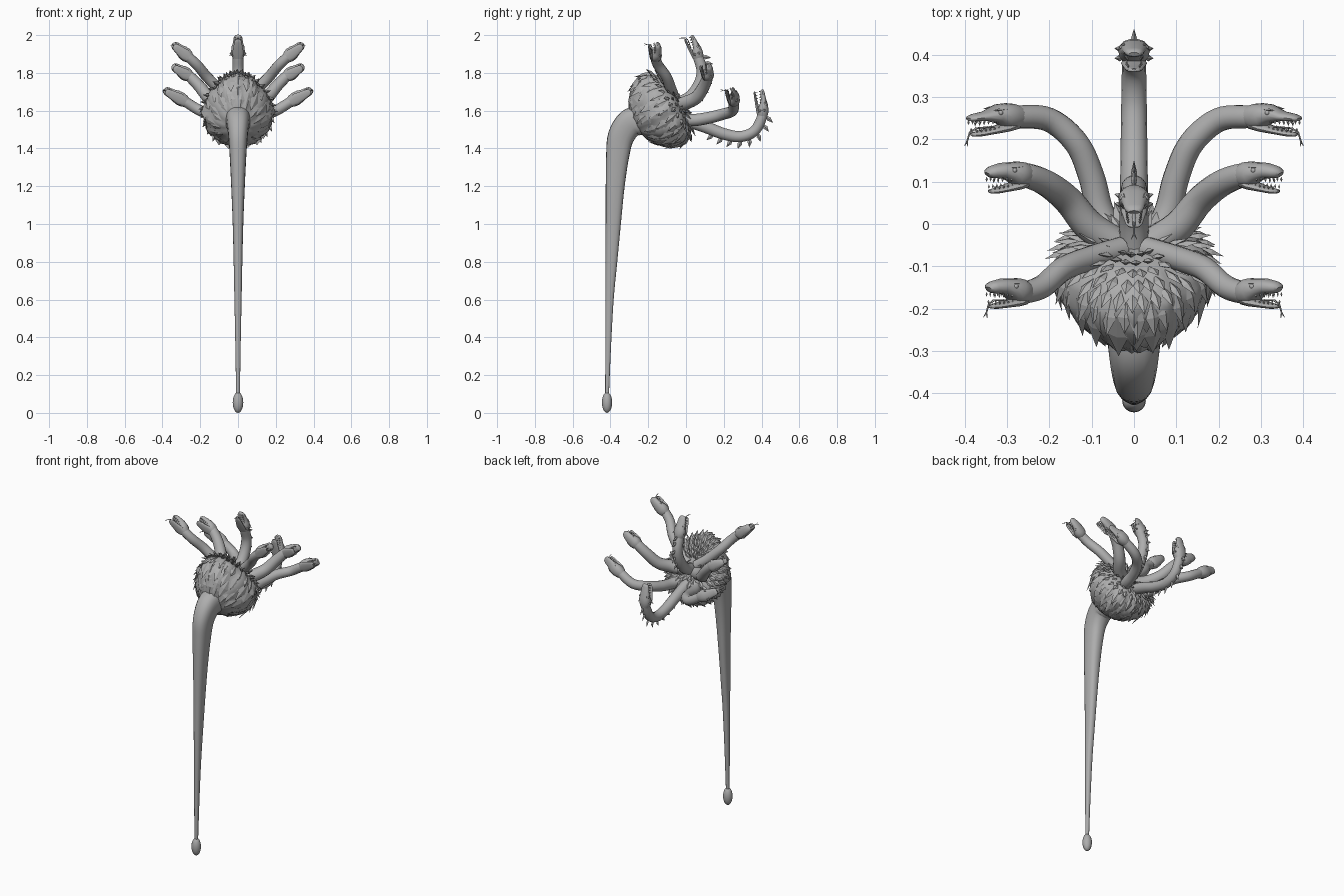
import bpy, bmesh, math, random
from mathutils import Vector as V

if "Cube" in bpy.data.objects:
    bpy.data.objects.remove(bpy.data.objects["Cube"])

random.seed(4)
mat = bpy.data.materials.new("stone_grey")
mat.diffuse_color = (0.42, 0.42, 0.42, 1)
mat.use_nodes = True
mat.node_tree.nodes["Principled BSDF"].inputs["Base Color"].default_value = mat.diffuse_color
X = V((1, 0, 0))


def finish(name, bm, smooth=True):
    bmesh.ops.recalc_face_normals(bm, faces=bm.faces)
    me = bpy.data.meshes.new(name)
    bm.to_mesh(me)
    bm.free()
    me.materials.append(mat)
    ob = bpy.data.objects.new(name, me)
    bpy.context.collection.objects.link(ob)
    if smooth:
        bpy.ops.object.select_all(action='DESELECT')
        ob.select_set(True)
        bpy.context.view_layer.objects.active = ob
        bpy.ops.object.shade_smooth_by_angle(angle=math.radians(40))
    return ob


def tangents(pts):
    n = len(pts)
    return [(pts[min(i + 1, n - 1)] - pts[max(i - 1, 0)]).normalized() for i in range(n)]


def spline(pts, steps=5):
    """Smooth path through control points."""
    out, n = [], len(pts)
    for i in range(n - 1):
        a, b, c, d = pts[max(i - 1, 0)], pts[i], pts[i + 1], pts[min(i + 2, n - 1)]
        for k in range(steps):
            t = k / steps
            out.append(0.5 * (2 * b + (c - a) * t + (2 * a - 5 * b + 4 * c - d) * t * t
                              + (3 * b - a - 3 * c + d) * t ** 3))
    return out + [pts[-1].copy()]


def loft(bm, pts, radii, side, n=14, power=1.0):
    """Elliptical rings (half width, half height) joined along a path."""
    rings, s = [], side.normalized()
    box = lambda c: math.copysign(abs(c) ** power, c)
    for p, t, (a, b) in zip(pts, tangents(pts), radii):
        v = t.cross(s).normalized()
        s = v.cross(t).normalized()
        rings.append([bm.verts.new(p + s * a * box(math.cos(q)) + v * b * box(math.sin(q)))
                      for q in (2 * math.pi * k / n for k in range(n))])
    for r0, r1 in zip(rings, rings[1:]):
        for k in range(n):
            bm.faces.new((r0[k], r0[(k + 1) % n], r1[(k + 1) % n], r1[k]))
    bm.faces.new(rings[0])
    bm.faces.new(rings[-1])


def petal(bm, p, d, nrm, length, w, h):
    """Pointed leaf with a raised ridge."""
    d = d.normalized()
    s = d.cross(nrm).normalized()
    up = s.cross(d)
    m = p + d * length * 0.4
    back, tip = bm.verts.new(p - d * length * 0.15), bm.verts.new(p + d * length)
    ring = [bm.verts.new(m + o) for o in (s * w, up * h, -s * w, -up * h)]
    for k in range(4):
        bm.faces.new((ring[k], ring[(k + 1) % 4], tip))
        bm.faces.new((ring[(k + 1) % 4], ring[k], back))


def ball(bm, c, r):
    geo = bmesh.ops.create_uvsphere(bm, u_segments=16, v_segments=10, radius=1)["verts"]
    for v in geo:
        v.co = V((v.co.x * r[0], v.co.y * r[1], v.co.z * r[2])) + c


# Tapering handle that hooks into the bulb
hook = [(-.418, .09, .010, .010), (-.412, .35, .014, .015), (-.405, .6, .019, .022),
        (-.395, .8, .023, .031), (-.385, 1.0, .028, .040), (-.375, 1.2, .036, .050),
        (-.362, 1.36, .044, .061), (-.345, 1.46, .051, .070), (-.300, 1.53, .060, .076),
        (-.240, 1.553, .067, .080), (-.170, 1.58, .070, .085)]
pts = spline([V((0, y, z)) for y, z, a, b in hook])
rad = [(v.x, v.y) for v in spline([V((a, b, 0)) for y, z, a, b in hook])]
bm = bmesh.new()
loft(bm, pts, rad, X, 20, .8)
finish("handle", bm)

# Rounded end of the handle
bm = bmesh.new()
ball(bm, V((0, -.418, .055)), (.028, .027, .055))
finish("handle_tip", bm)

# Tilted bulb, a ridged surface of revolution, narrower towards the top
C, N, B = V((0, -.12, 1.6)), V((0, .85, .53)).normalized(), V((0, .53, -.85)).normalized()
profile = [V((u, r, 0)) for u, r in ((.085, .01), (.092, .07), (.086, .13), (.05, .184), (0, .203),
                                     (-.06, .188), (-.11, .145), (-.15, .092), (-.165, .04))]
curve = spline(profile, 4)


def on_bulb(p, q, k=1.0):
    c, s = math.cos(q), math.sin(q)
    high = max(0, -s)
    return C + N * p.x + (X * c * (.93 - .2 * high) + B * s * (1 + .07 * high)) * p.y * k


bm = bmesh.new()
SEG = 48
rows = [[bm.verts.new(on_bulb(p, 2 * math.pi * k / SEG,
                              1 + .04 * math.cos(12 * 2 * math.pi * k / SEG) + random.uniform(-.015, .015)))
         for k in range(SEG)] for p in curve]
for r0, r1 in zip(rows, rows[1:]):
    for k in range(SEG):
        bm.faces.new((r0[k], r0[(k + 1) % SEG], r1[(k + 1) % SEG], r1[k]))
bm.faces.new(rows[0])
bm.faces.new(rows[-1])
finish("bulb", bm)

# Leafy mane: dense rows around the necks, long flat leaves draped over the bulb
bm = bmesh.new()
for i, count, length, w, lift in ((3, 16, .055, .013, .6), (5, 20, .06, .014, .55), (7, 24, .06, .014, .5),
                                  (9, 28, .06, .014, .45), (11, 32, .06, .014, .35), (13, 28, .08, .019, .15),
                                  (16, 20, .11, .026, .05), (20, 16, .10, .026, .04), (23, 14, .08, .022, .06)):
    for k in range(count):
        q = 2 * math.pi * (k + (i % 4) * .25 + random.uniform(-.15, .15)) / count
        p = on_bulb(curve[i], q)
        ahead = curve[min(i + (1 if i < 12 else 4), len(curve) - 1)]
        d = (on_bulb(ahead, q) - p).normalized()
        out = d.cross(on_bulb(curve[i], q + .05) - p).normalized()
        if out.dot(p - C) < 0:
            out = -out
        petal(bm, p, d + out * lift, out, length * random.uniform(.8, 1.1), w, .007)
finish("mane", bm, False)


def serpent(label, path, tip, up, r0, teeth, tongue, crest, blunt=1.0, sx=1):
    flip = lambda c: V((c[0] * sx, c[1], c[2]))
    ctrl = [flip(c) for c in path]
    base, tip, up = ctrl[-1], flip(tip), flip(up)
    L = (tip - base).length
    f = (tip - base) / L
    side = f.cross(up).normalized()
    up = side.cross(f)
    at = lambda x, y, z: base + f * x * L + side * y + up * z

    # Neck
    pts = spline(ctrl + [at(.25, 0, 0)], 6)
    n = len(pts) - 1
    bm = bmesh.new()
    loft(bm, pts, [(r0 + (.026 - r0) * i / n,) * 2 for i in range(n + 1)], V((.3, .5, .8)) if path[0][0] else X)
    finish(label + "_neck", bm)

    # Skull and open lower jaw: station, half width, top, bottom
    bm = bmesh.new()
    for shape in (((-.08, .024, .023, -.023), (.08, .033, .032, -.029), (.25, .037, .036, -.024),
                   (.42, .034, .035, -.010), (.65, .027, .027 * blunt, -.001), (.88, .023, .023 * blunt, .001),
                   (.97, .018, .019 * blunt, .002), (1, .012, .014 * blunt, .003)),
                  ((.05, .024, -.005, -.029), (.28, .031, -.012, -.032), (.55, .025, -.019, -.034),
                   (.8, .020, -.024, -.036), (.92, .015, -.025, -.035), (.96, .006, -.027, -.033))):
        loft(bm, [at(x, 0, (t + b) / 2) for x, w, t, b in shape],
             [(w, (t - b) / 2) for x, w, t, b in shape], side, 14, .9)
    finish(label + "_head", bm)

    # Eyes and brows
    bm = bmesh.new()
    for s in (-1, 1):
        ball(bm, at(.46, s * .028, .018), (.006, .006, .006))
        petal(bm, at(.56, s * .023, .025), -f + side * s * .15, up, .035, .006, .004)
    finish(label + "_eyes", bm)

    # Teeth in both jaws
    bm = bmesh.new()
    for s in (-1, 1):
        for k in range(teeth):
            x = .5 + .44 * k / (teeth - 1)
            w = .025 - .012 * (x - .5)
            petal(bm, at(x, s * w * .8, .002), -up, f, .011, .003, .003)
            petal(bm, at(x - .04, s * w * .7, -.024), up, f, .009, .003, .003)
    finish(label + "_teeth", bm, False)

    # Forked tongue drooping over the jaw
    if tongue:
        bm = bmesh.new()
        fork = at(1.05, 0, -.044)
        loft(bm, [at(.5, 0, -.017), at(.85, 0, -.016), at(.99, 0, -.024), fork],
             [(.005, .002), (.004, .002), (.003, .002), (.002, .002)], side, 6)
        for s in (-1, 1):
            loft(bm, [fork, at(1.08, s * .007, -.056)], [(.002, .002), (.0006, .0006)], side, 6)
        finish(label + "_tongue", bm)

    # Spines along the back of the neck and a frill behind the cheeks
    if crest:
        bm = bmesh.new()
        for i, (p, t) in enumerate(zip(pts, tangents(pts))):
            if 7 < i < n - 5 and i % 3 == 0:
                d = t.cross(X)
                petal(bm, p + d * .02, d - t * .5, t, .05, .007, .012)
        for s in (-1, 1):
            for z in (-.010, .010):
                petal(bm, at(.25, s * .026, z), side * s - f * .8 + up * z * 10, f, .026, .008, .006)
        finish(label + "_crest", bm, False)


# Mirrored serpents
pairs = (("front", [(.03, -.06, 1.66), (.10, -.08, 1.715), (.165, -.105, 1.78), (.215, -.147, 1.84),
                    (.258, -.162, 1.88)], (.343, -.165, 1.95), (0, 1, .1), .030, 5, True, 1.3),
         ("middle", [(.04, -.05, 1.62), (.105, -.005, 1.64), (.155, .055, 1.67), (.205, .095, 1.73),
                     (.255, .115, 1.78)], (.345, .106, 1.835), (0, 1, .1), .040, 5, False, 1.3),
         ("rear", [(.04, -.06, 1.56), (.08, .03, 1.55), (.10, .11, 1.56), (.135, .19, 1.58),
                   (.20, .246, 1.60), (.275, .253, 1.645)], (.39, .24, 1.71), (0, 1, .1), .034, 6, True, .8))
for label, path, tip, up, r0, teeth, tongue, blunt in pairs:
    for sx, word in ((1, "right"), (-1, "left")):
        serpent(label + "_" + word, path, tip, up, r0, teeth, tongue, False, blunt, sx)

# Central crested serpents
serpent("top", [(0, -.06, 1.63), (0, .02, 1.67), (0, .07, 1.74), (0, .085, 1.81), (0, .065, 1.88)],
        (0, .02, 1.995), (0, 1, .3), .036, 5, True, True)
serpent("back", [(0, -.03, 1.56), (0, .10, 1.515), (0, .20, 1.477), (0, .29, 1.463), (0, .365, 1.495),
                 (0, .405, 1.575)], (0, .392, 1.71), (0, 1, 0), .034, 5, False, True)
